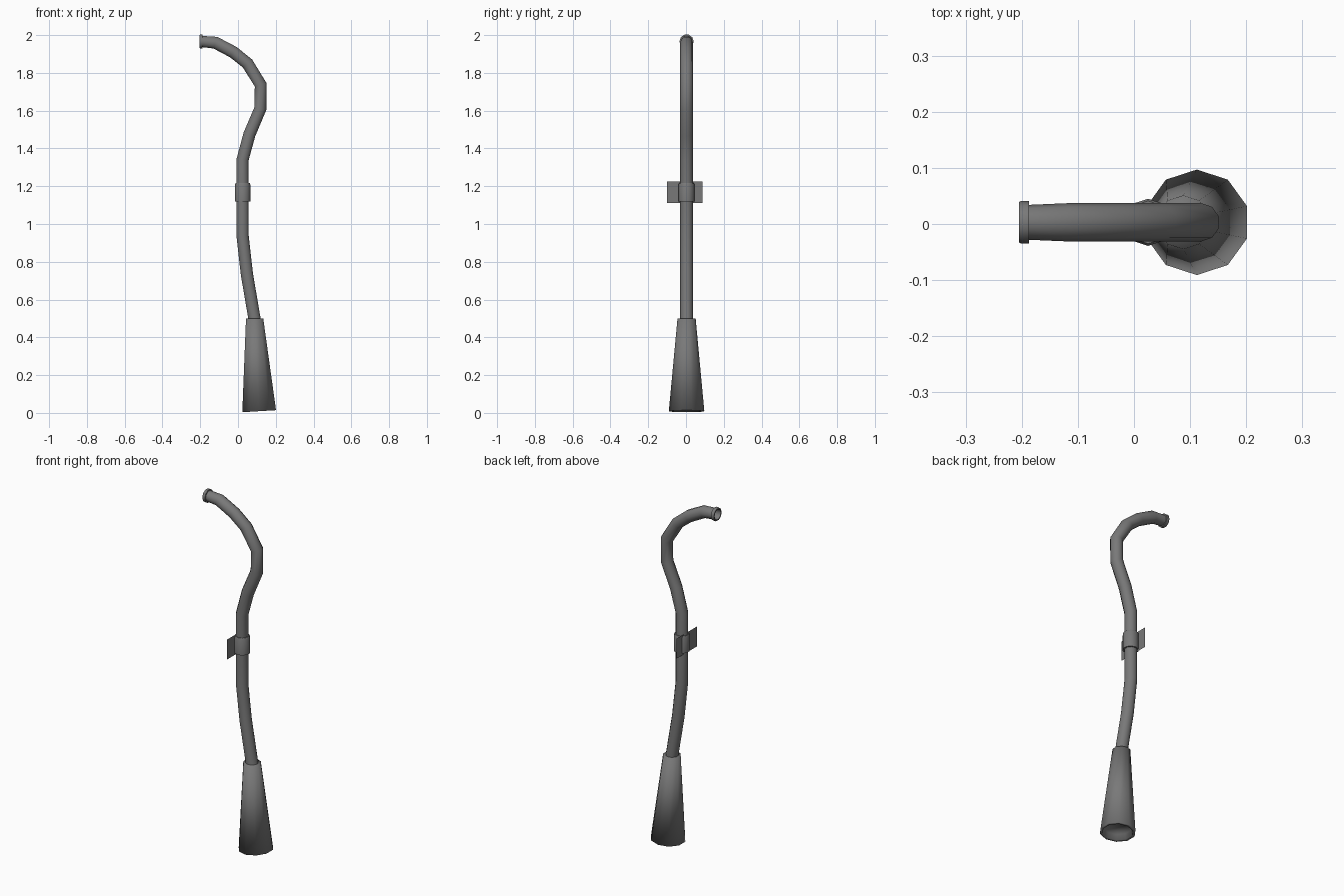
import bpy, bmesh
from math import sin, cos, pi, atan2, radians

if "Cube" in bpy.data.objects:
    bpy.data.objects.remove(bpy.data.objects["Cube"])

SIDES = 10
Y0 = 0.003

# Dark grey metal shared by every part
dark = bpy.data.materials.new("dark_grey")
dark.diffuse_color = (0.19, 0.19, 0.19, 1)
dark.use_nodes = True
dark.node_tree.nodes["Principled BSDF"].inputs["Base Color"].default_value = dark.diffuse_color


def finish(name, bm, angle=50):
    bmesh.ops.recalc_face_normals(bm, faces=bm.faces)
    me = bpy.data.meshes.new(name)
    bm.to_mesh(me)
    bm.free()
    me.materials.append(dark)
    ob = bpy.data.objects.new(name, me)
    bpy.context.collection.objects.link(ob)
    bpy.ops.object.select_all(action='DESELECT')
    ob.select_set(True)
    bpy.context.view_layer.objects.active = ob
    bpy.ops.object.shade_smooth_by_angle(angle=radians(angle))
    return ob


def loft(name, rings, cap_start=False, cap_end=False, angle=50):
    """Skin rings (x, z, radius, axis angle in the XZ plane)."""
    bm = bmesh.new()
    loops = []
    for x, z, r, a in rings:
        loop = []
        for i in range(SIDES):
            t = 2 * pi * i / SIDES
            u = r * sin(t)
            loop.append(bm.verts.new((x - sin(a) * u, Y0 + r * cos(t), z + cos(a) * u)))
        loops.append(loop)
    for p, q in zip(loops, loops[1:]):
        for i in range(SIDES):
            j = (i + 1) % SIDES
            bm.faces.new((p[i], p[j], q[j], q[i]))
    if cap_start:
        bm.faces.new(loops[0])
    if cap_end:
        bm.faces.new(loops[-1])
    return finish(name, bm, angle)


# Curved pipe, from the bell up to the mouth
path = [(0.092, 0.47), (0.087, 0.50), (0.047, 0.735), (0.024, 0.94), (0.024, 1.34),
        (0.061, 1.476), (0.118, 1.61), (0.12, 1.737), (0.05, 1.85),
        (-0.025, 1.91), (-0.12, 1.96), (-0.19, 1.966)]
rings = []
for i, (x, z) in enumerate(path):
    a, b = path[max(i - 1, 0)], path[min(i + 1, len(path) - 1)]
    r = 0.031 if i == len(path) - 1 else 0.034
    rings.append((x, z, r, atan2(b[1] - a[1], b[0] - a[0])))
loft("curved_pipe", rings, cap_start=True)

# Flared bell with a thick rim and a recessed bottom
tilt = pi / 2 + 0.06
loft("bell", [(0.112, 0.04, 0.074, tilt), (0.112, 0.009, 0.079, tilt),
              (0.112, 0.009, 0.094, tilt), (0.088, 0.50, 0.048, pi / 2)],
     cap_start=True, cap_end=True, angle=180)

# Hollow collar on the mouth
loft("mouth_collar", [(x, 1.966, r, pi) for x, r in
     [(-0.187, 0.029), (-0.187, 0.038), (-0.201, 0.038), (-0.205, 0.036),
      (-0.205, 0.029), (-0.165, 0.025)]], cap_end=True)

# Clamp band around the pipe
loft("clamp_band", [(0.025, z, r, pi / 2) for z, r in
     [(1.12, 0.032), (1.12, 0.042), (1.21, 0.042), (1.218, 0.038), (1.218, 0.032)]])

# Flat plate running through the back of the clamp
bm = bmesh.new()
bm.faces.new([bm.verts.new((0.0, y, z)) for y, z in
              [(-0.1, 1.11), (0.088, 1.11), (0.088, 1.225), (-0.1, 1.225)]])
finish("clamp_plate", bm)
